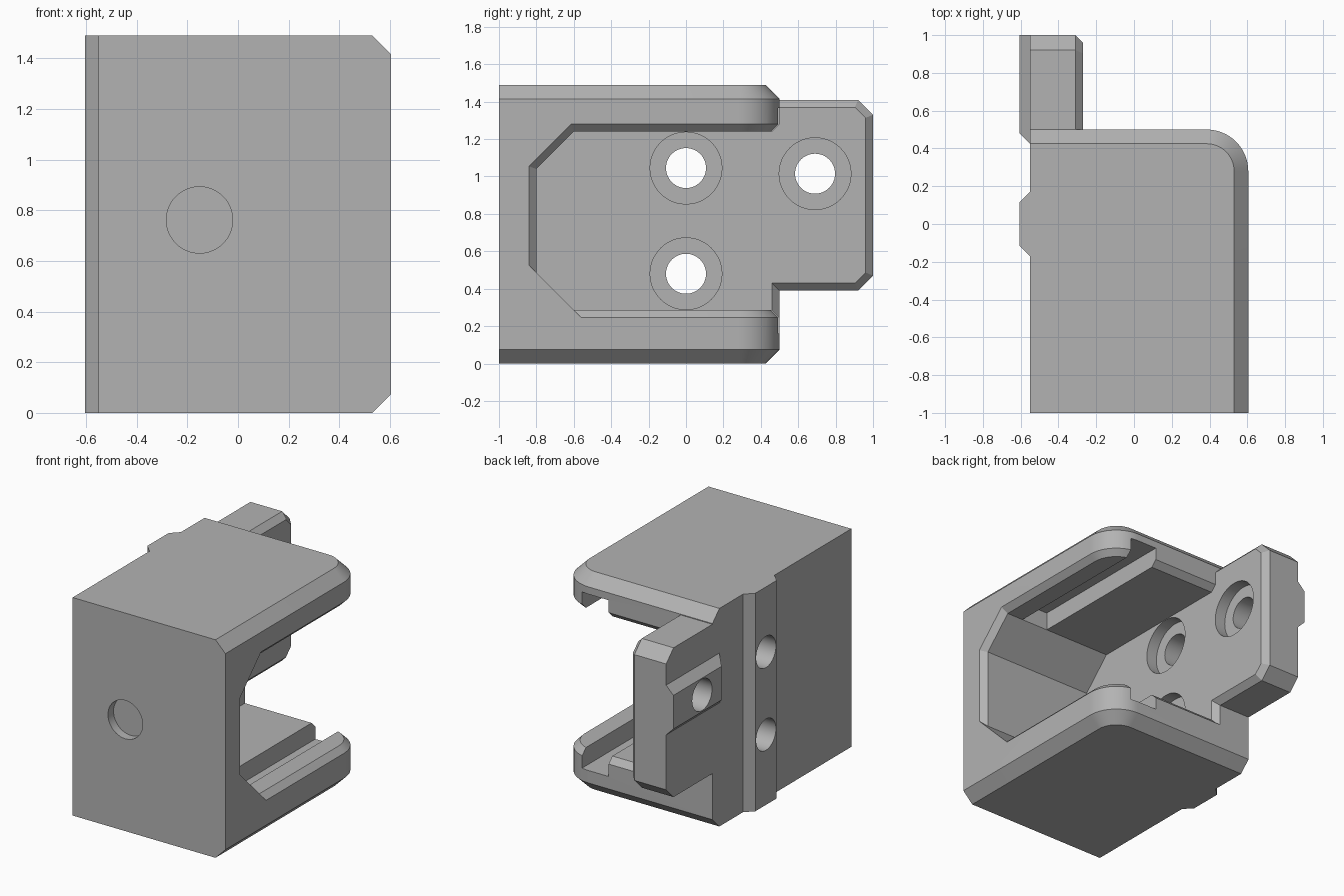
import bpy, bmesh, math
from mathutils import Vector

if "Cube" in bpy.data.objects:
    bpy.data.objects.remove(bpy.data.objects["Cube"])

grey = bpy.data.materials.new("plain grey")
grey.diffuse_color = (0.45, 0.45, 0.45, 1)
grey.use_nodes = True
grey.node_tree.nodes["Principled BSDF"].inputs["Base Color"].default_value = grey.diffuse_color


def loft(name, rings, closed_ends=True):
    """Skin a list of equal-length point rings into a solid."""
    bm = bmesh.new()
    rows = [[bm.verts.new(p) for p in ring] for ring in rings]
    n = len(rows[0])
    for a, b in zip(rows, rows[1:]):
        for i in range(n):
            j = (i + 1) % n
            bm.faces.new((a[i], a[j], b[j], b[i]))
    bm.faces.new(rows[0][::-1])
    bm.faces.new(rows[-1])
    bmesh.ops.recalc_face_normals(bm, faces=bm.faces)
    me = bpy.data.meshes.new(name)
    bm.to_mesh(me)
    bm.free()
    me.materials.append(grey)
    ob = bpy.data.objects.new(name, me)
    bpy.context.collection.objects.link(ob)
    return ob


def box(name, x, y, z):
    return loft(name, [[(x[0], y[0], h), (x[1], y[0], h), (x[1], y[1], h), (x[0], y[1], h)] for h in z])


def side_loft(name, sections):
    """Sections are (x, [(y, z), ...])."""
    return loft(name, [[(x, y, z) for y, z in pts] for x, pts in sections])


def cylinder(name, axis, centre, r, ends, n=48):
    ring = [(r * math.cos(2 * math.pi * i / n), r * math.sin(2 * math.pi * i / n)) for i in range(n)]
    if axis == 'X':
        return loft(name, [[(e, centre[0] + u, centre[1] + v) for u, v in ring] for e in ends])
    return loft(name, [[(centre[0] + u, e, centre[1] + v) for u, v in ring] for e in ends])


def combine(target, tool, operation):
    mod = target.modifiers.new(tool.name, 'BOOLEAN')
    mod.operation, mod.object, mod.solver = operation, tool, 'EXACT'
    bpy.context.view_layer.objects.active = target
    bpy.ops.object.modifier_apply(modifier=mod.name)
    bpy.data.objects.remove(tool, do_unlink=True)


def cut(target, tool):
    combine(target, tool, 'DIFFERENCE')


# Main housing: rounded back corner, chamfered top and bottom rims
X0, X1, Y1, H, C, R = -0.55, 0.605, 0.5, 1.49, 0.075, 0.22
ARC = [math.radians(90 * i / 16) for i in range(17)]


def corner(d):
    return [(X1 - R + (R - d) * math.cos(a), Y1 - R + (R - d) * math.sin(a)) for a in ARC]


def outline(d, z):
    pts = [(X0, -1), (X1 - d, -1)] + corner(d) + [(X0, Y1 - d)]
    return [(x, y, z) for x, y in pts]


body = loft("clamp_housing", [outline(C, 0), outline(0, C), outline(0, H - C), outline(C, H)])

# Cavity open to the right and back
LO, HI, B, XI = 0.285, 1.24, 0.04, -0.27
inner = [(-0.6, HI), (-0.8, 1.04), (-0.8, 0.485), (-0.6, LO)]
outer = [(-0.615, HI + B), (-0.84, 1.055), (-0.84, 0.525), (-0.56, LO - B)]
full = inner + [(0.7, LO), (0.7, HI)]
cut(body, side_loft("cavity", [(XI, full), (0.8, full)]))

# Chamfer around the side mouth
ye = Y1 - R
wide = [(2 * o[0] - i[0], 2 * o[1] - i[1]) for i, o in zip(inner, outer)]
cut(body, side_loft("mouth_chamfer", [
    (X1 - B, inner + [(ye, LO), (ye, HI)]),
    (X1 + B, wide + [(ye, LO - 2 * B), (ye, HI + 2 * B)])]))

# Chamfer continuing around the rounded corner and along the back
for z, s in ((LO, -1), (HI, 1)):
    rows = []
    paths = [[(X1 - d, ye - 0.001)] + corner(d) + [(XI, Y1 - d)] for d in (B, -B, -B)]
    for p, q, r in zip(*paths):
        rows.append([(*p, z), (*q, z + s * 2 * B), (*r, z)])
    cut(body, loft("rim_chamfer", rows))

# Chamfer on the back edge of the side wall
cut(body, loft("wall_chamfer", [
    [(XI, Y1 - B, z), (XI - 2 * B, Y1 + B, z), (XI, Y1 + B, z)] for z in (LO - B, HI + B)]))

# Guide grooves in floor and ceiling
for z in ((0.16, 0.5), (1.0, 1.365)):
    cut(body, box("guide_groove", (0.235, 0.44), (-0.6, 0.7), z))

# Mounting tab with chamfered corners and inner rim
tab = [(0.3, 0.39), (0.92, 0.39), (1, 0.47), (1, 1.33), (0.92, 1.41), (0.3, 1.41)]
t = B * math.tan(math.pi / 8)
tab_in = [(0.3, 0.43), (0.92 - t, 0.43), (0.96, 0.47 + t), (0.96, 1.33 - t), (0.92 - t, 1.37), (0.3, 1.37)]
combine(body, side_loft("mounting_tab", [(X0, tab), (XI - B, tab), (XI, tab_in)]), 'UNION')

# Vertical locating rib on the outer wall
XR, E = -0.605, 0.01
rib = [(X0 + E, -0.18), (XR, -0.115), (XR, 0.115), (X0 + E, 0.18)]
combine(body, loft("upright_rib", [[(x, y, z) for x, y in rib] for z in (0, H)]), 'UNION')

# Horizontal locating rib on the tab, with a sloped front end
rz = 1.015


def rib_ring(y, x):
    return [(X0 + E, y[0], rz - 0.18), (x, y[1], rz - 0.115), (x, y[1], rz + 0.115), (X0 + E, y[0], rz + 0.18)]


combine(body, loft("tab_rib", [rib_ring((0.415, 0.48), XR), rib_ring((1, 1), XR)]), 'UNION')

# Counterbored screw holes through the side wall
for c in ((0, 1.045), (0, 0.48), (0.69, rz)):
    cut(body, cylinder("screw_hole", 'X', c, 0.107, (-0.7, -0.2)))
    cut(body, cylinder("counterbore", 'X', c, 0.192, (XI - 0.08, XI + 0.1)))

# Shallow round pocket in the front
cut(body, cylinder("front_pocket", 'Y', (-0.152, 0.762), 0.131, (-1.1, -0.94)))

# Smooth round surfaces, keep crisp edges
bpy.ops.object.select_all(action='DESELECT')
body.select_set(True)
bpy.context.view_layer.objects.active = body
bpy.ops.object.shade_smooth_by_angle(angle=math.radians(25))
